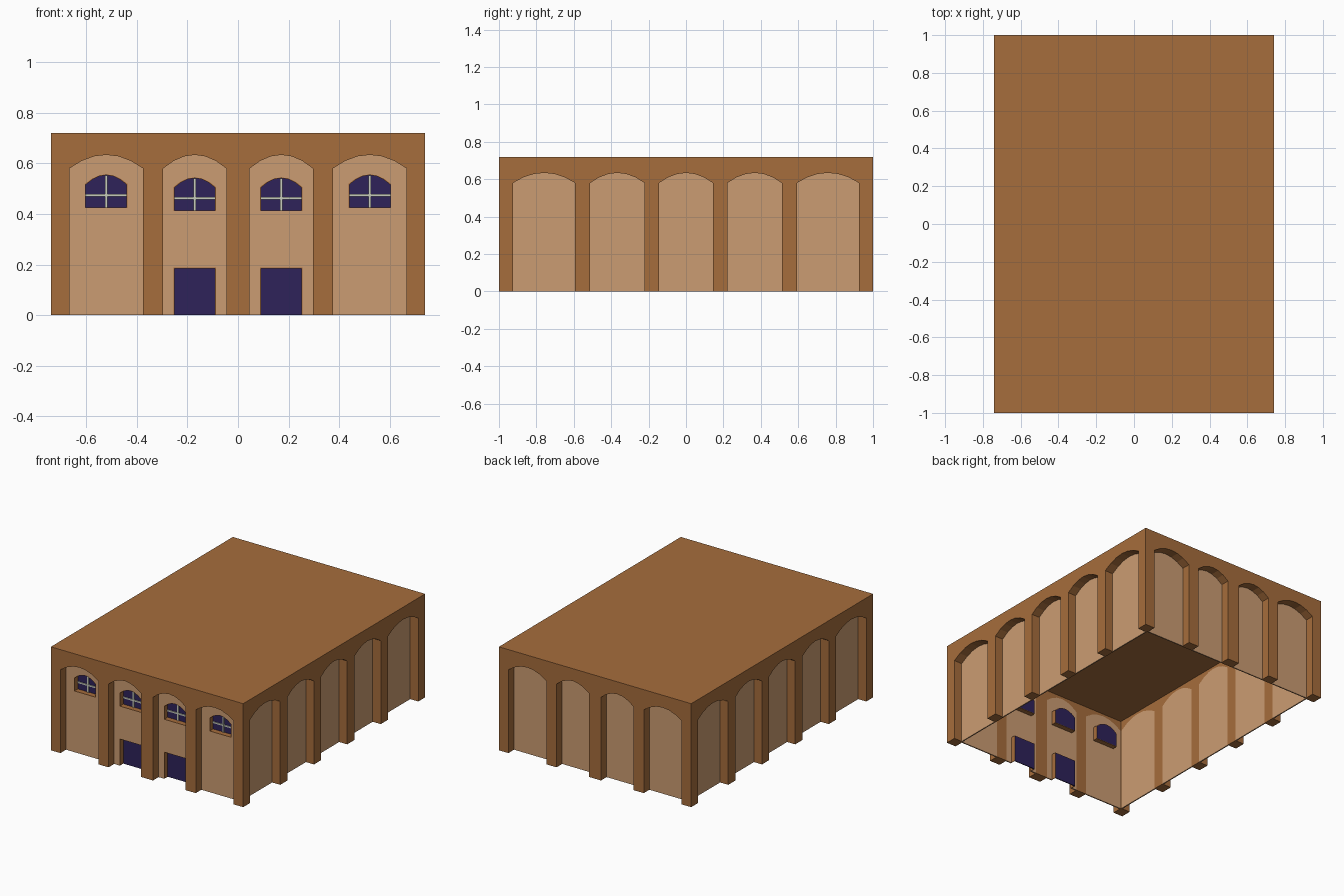
import bpy, bmesh
from math import radians
from mathutils import Matrix, Euler

cube = bpy.data.objects.get("Cube")
if cube:
    bpy.data.objects.remove(cube, do_unlink=True)

W, L, H, T = 1.48, 2.0, 0.72, 0.07      # width, length, height, wall thickness
SKIN = 0.008                             # thickness of the bay panels
RIM, RECESS = 0.003, 0.035               # window and door lining


def material(name, rgb):
    lin = [((c / 255 + 0.055) / 1.055) ** 2.4 for c in rgb] + [1]
    m = bpy.data.materials.new(name)
    m.use_nodes = True
    m.diffuse_color = lin
    m.node_tree.nodes["Principled BSDF"].inputs["Base Color"].default_value = lin
    return m


brown = material("brown stone", (166, 109, 60))
tan = material("tan plaster", (203, 156, 114))
navy = material("dark blue glass", (46, 34, 90))
pale = material("pale bars", (200, 204, 190))


def evaluated_mesh(ob):
    bpy.context.view_layer.update()
    dg = bpy.context.evaluated_depsgraph_get()
    return bpy.data.meshes.new_from_object(ob.evaluated_get(dg))


def opening(cx, w, z0, z1, rise=0.0, steps=6):
    """Outline of an opening with a shallow arched (or flat) head."""
    pts = [(cx - w / 2, z0)]
    n = steps if rise else 1
    for i in range(n + 1):
        t = 2 * i / n - 1
        pts.append((cx + t * w / 2, z1 + rise * (1 - t * t)))
    return pts + [(cx + w / 2, z0)]


def prism(name, loops, near, far, mat, side=False):
    """Fill flat outlines (with holes) and extrude along y, or along x for side."""
    cu = bpy.data.curves.new(name, 'CURVE')
    cu.dimensions, cu.fill_mode = '2D', 'BOTH'
    cu.extrude = abs(far - near) / 2
    for loop in loops:
        sp = cu.splines.new('POLY')
        sp.points.add(len(loop) - 1)
        for p, (u, z) in zip(sp.points, loop):
            p.co = (u, z, 0, 1)
        sp.use_cyclic_u = True
    tmp = bpy.data.objects.new(name + "_outline", cu)
    bpy.context.collection.objects.link(tmp)
    me = evaluated_mesh(tmp)
    bpy.data.objects.remove(tmp, do_unlink=True)
    mid = (near + far) / 2
    rot = Euler((radians(90), 0, radians(90) if side else 0)).to_matrix().to_4x4()
    me.transform(Matrix.Translation((mid, 0, 0) if side else (0, mid, 0)) @ rot)
    bm = bmesh.new()
    bm.from_mesh(me)
    bmesh.ops.remove_doubles(bm, verts=bm.verts, dist=1e-5)
    bmesh.ops.recalc_face_normals(bm, faces=bm.faces)
    for f in bm.faces:
        f.smooth = False
    bm.to_mesh(me)
    bm.free()
    me.materials.clear()
    me.materials.append(mat)
    ob = bpy.data.objects.new(name, me)
    bpy.context.collection.objects.link(ob)
    return ob


def box_loop(x0, x1, z0, z1):
    return [(x0, z0), (x0, z1), (x1, z1), (x1, z0)]


# Bays as (centre, width)
end_bays = [(-0.521, 0.292), (-0.171, 0.25), (0.171, 0.25), (0.521, 0.292)]
side_bays = [(-0.759, 0.332), (-0.367, 0.291), (0, 0.288), (0.367, 0.291), (0.759, 0.332)]


def bay(cx, w, z0=0.0):
    return opening(cx, w, z0, 0.58, 0.054)


# Arcaded shell: block with the inside and all arches cut away
shell = prism("arcade_shell", [box_loop(-W / 2, W / 2, 0, H)], -L / 2, L / 2, brown)
cutters = [
    prism("inside_cutter", [box_loop(T - W / 2, W / 2 - T, -0.1, H - T)], T - L / 2, L / 2 - T, brown),
    prism("end_arch_cutter", [bay(c, w, -0.2) for c, w in end_bays], -1.2, 1.2, brown),
    prism("side_arch_cutter", [bay(c, w, -0.3) for c, w in side_bays], -1, 1, brown, True),
]
for c in cutters:
    c.hide_render = True
    mod = shell.modifiers.new(c.name, 'BOOLEAN')
    mod.operation, mod.solver, mod.object = 'DIFFERENCE', 'EXACT', c
carved = evaluated_mesh(shell)
shell.modifiers.clear()
shell.data = carved
for c in cutters:
    bpy.data.objects.remove(c, do_unlink=True)

# Plain panels at the back and along both sides
inner_y, inner_x = L / 2 - T, W / 2 - T
prism("back_panels", [bay(c, w) for c, w in end_bays], inner_y, inner_y + SKIN, tan)
for name, s in (("left", 1), ("right", -1)):
    prism(name + "_panels", [bay(c, w) for c, w in side_bays],
          s * inner_x, s * (inner_x + SKIN), tan, True)

# Front panels with recessed windows, and doors in the two middle bays
face = -inner_y - SKIN
glass_y = -inner_y + RECESS
for i, (cx, w) in enumerate(end_bays, 1):
    middle = abs(cx) < 0.3
    z0 = 0.414 if middle else 0.426
    half = 0.081
    window = opening(cx, 2 * half, z0, z0 + 0.09, 0.038)
    lining = opening(cx, 2 * (half + RIM), z0 - RIM, z0 + 0.09 + RIM, 0.038)
    outline = bay(cx, w)
    if middle:
        door = opening(cx, 2 * half, 0, 0.185)
        surround = opening(cx, 2 * (half + RIM), 0, 0.185 + RIM)
        outline = outline + surround[::-1]
        prism(f"door_lining_{i}", [surround + door[::-1]], face, glass_y, brown)
        prism(f"door_{i}", [door], glass_y - 0.006, glass_y, navy)
    prism(f"front_panel_{i}", [outline, lining], face, -inner_y, tan)
    prism(f"window_lining_{i}", [lining, window], face, glass_y, brown)
    prism(f"window_glass_{i}", [window], glass_y - 0.006, glass_y, navy)
    # Crossing glazing bars
    bar = 0.005
    zb = z0 + 0.049
    prism(f"window_upright_{i}", [box_loop(cx - bar, cx + bar, z0, z0 + 0.126)],
          glass_y - 0.013, glass_y - 0.005, pale)
    prism(f"window_crossbar_{i}", [box_loop(cx - half, cx + half, zb - bar, zb + bar)],
          glass_y - 0.012, glass_y - 0.005, pale)
